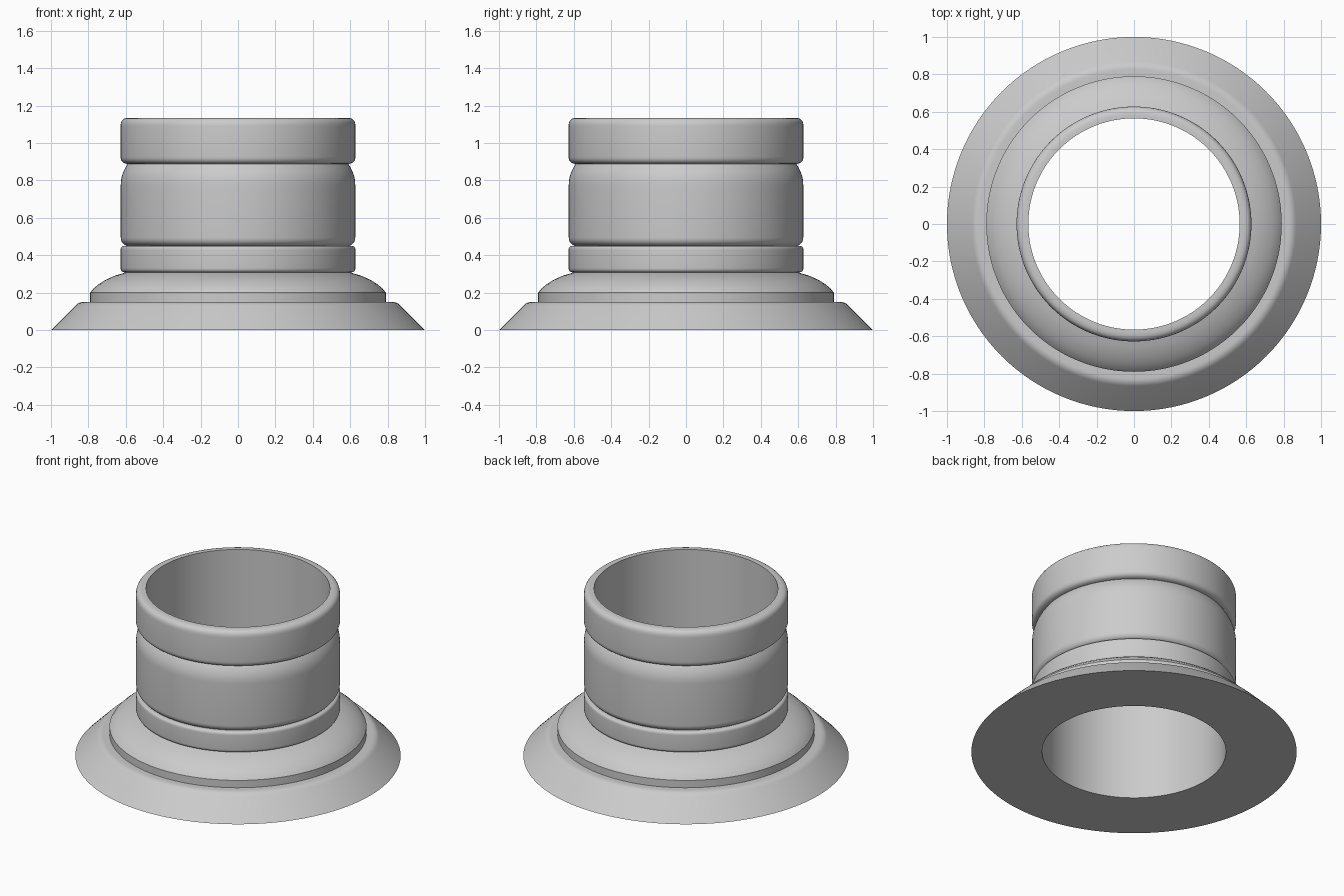
import bpy, bmesh, math
from mathutils import Vector

old = bpy.data.objects.get("Cube")
if old:
    bpy.data.objects.remove(old, do_unlink=True)

SEGMENTS = 128
BORE = 0.565

grey = bpy.data.materials.new("plain grey")
grey.use_nodes = True
colour = (0.6, 0.6, 0.6, 1)
grey.diffuse_color = colour
grey.node_tree.nodes["Principled BSDF"].inputs["Base Color"].default_value = colour


def round_corners(corners, steps=6):
    """Replace each (radius, height, rounding) corner by a smooth curve."""
    points = []
    count = len(corners)
    for i, (r, z, size) in enumerate(corners):
        here = Vector((r, z))
        if not size:
            points.append(here)
            continue
        before = Vector(corners[i - 1][:2]) - here
        after = Vector(corners[(i + 1) % count][:2]) - here
        a = here + before.normalized() * size
        b = here + after.normalized() * size
        for k in range(steps + 1):
            t = k / steps
            points.append(a * (1 - t) ** 2 + here * 2 * t * (1 - t) + b * t * t)
    return points


def lathe(name, points):
    """Turn a closed profile around the z axis."""
    bm = bmesh.new()
    rings = []
    for s in range(SEGMENTS):
        a = 2 * math.pi * s / SEGMENTS
        rings.append([bm.verts.new((p.x * math.cos(a), p.x * math.sin(a), p.y))
                      for p in points])
    n = len(points)
    for s in range(SEGMENTS):
        one, two = rings[s], rings[(s + 1) % SEGMENTS]
        for i in range(n):
            j = (i + 1) % n
            bm.faces.new((one[i], two[i], two[j], one[j]))
    bmesh.ops.recalc_face_normals(bm, faces=bm.faces)
    mesh = bpy.data.meshes.new(name)
    bm.to_mesh(mesh)
    bm.free()
    mesh.materials.append(grey)
    obj = bpy.data.objects.new(name, mesh)
    bpy.context.collection.objects.link(obj)
    bpy.ops.object.select_all(action="DESELECT")
    obj.select_set(True)
    bpy.context.view_layer.objects.active = obj
    bpy.ops.object.shade_smooth_by_angle(angle=math.radians(30))
    return obj


# Sections of the turned profile, from the bottom up
flange = [(BORE, 0, 0), (1, 0, 0), (0.85, 0.15, 0.025), (0.79, 0.15, 0)]
shoulder = [(0.79, 0.2, 0), (0.775, 0.22, 0), (0.745, 0.245, 0),
            (0.705, 0.27, 0), (0.655, 0.292, 0), (0.6, 0.308, 0)]
lower_band = [(0.628, 0.31, 0.022), (0.628, 0.45, 0.022), (0.595, 0.45, 0)]
barrel = [(0.627, 0.465, 0.03), (0.627, 0.83, 0.055), (0.59, 0.888, 0)]
top_rim = [(0.628, 0.894, 0.033), (0.628, 1.135, 0.045), (BORE, 1.135, 0)]

lathe("ringed_collar",
      round_corners(flange + shoulder + lower_band + barrel + top_rim))
